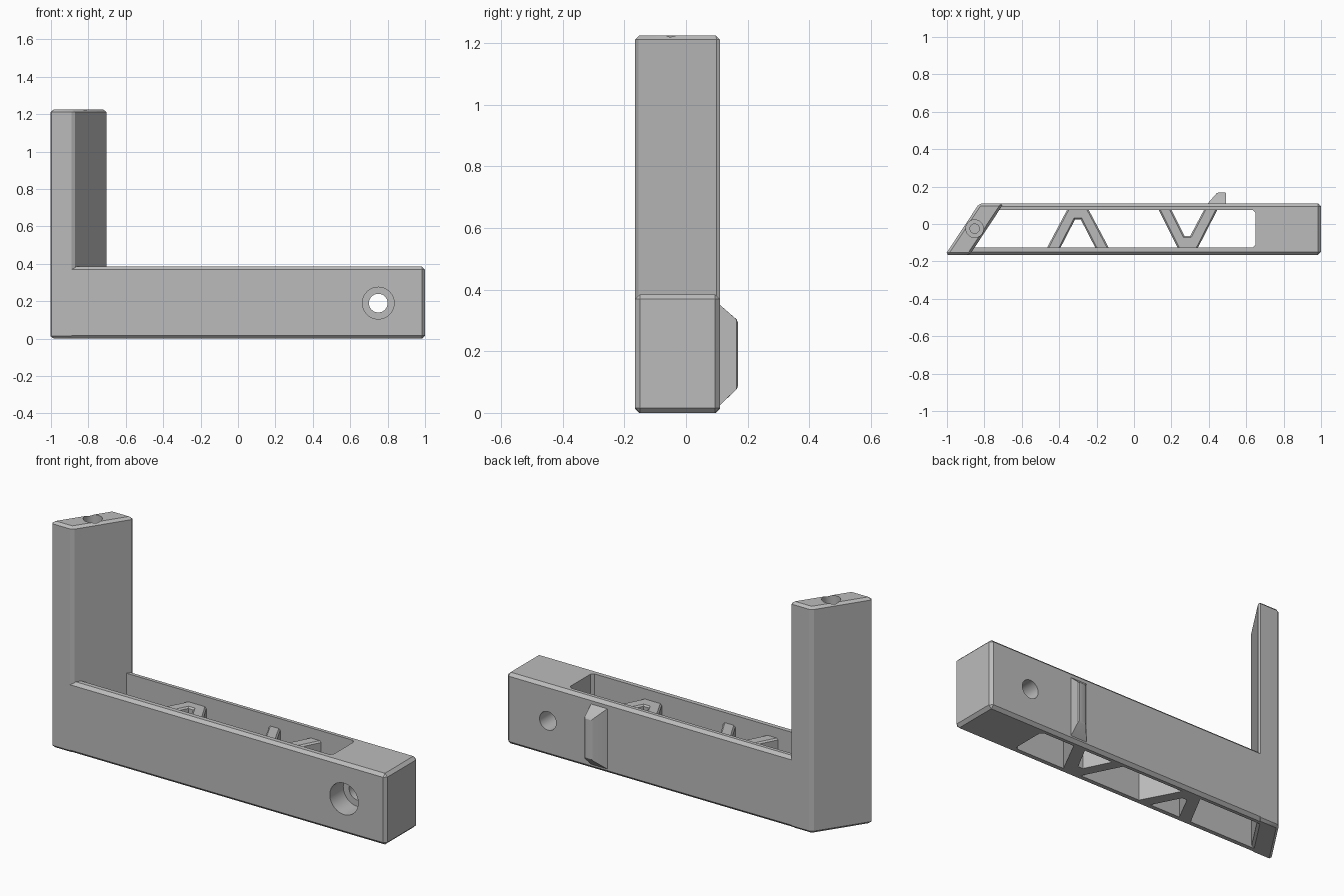
import bpy, bmesh, math
from mathutils import Matrix, Vector

if "Cube" in bpy.data.objects:
    bpy.data.objects.remove(bpy.data.objects["Cube"])

grey = bpy.data.materials.new("matte grey")
grey.diffuse_color = (0.5, 0.5, 0.5, 1)
grey.use_nodes = True
grey.node_tree.nodes["Principled BSDF"].inputs["Base Color"].default_value = grey.diffuse_color

FRONT, BACK, SLOPE = -0.165, 0.11, 0.66     # side planes and plan slant of the post


def finish(name, bm):
    bmesh.ops.recalc_face_normals(bm, faces=bm.faces)
    mesh = bpy.data.meshes.new(name)
    bm.to_mesh(mesh)
    bm.free()
    mesh.materials.append(grey)
    ob = bpy.data.objects.new(name, mesh)
    bpy.context.collection.objects.link(ob)
    return ob


def prism(name, outline, lo, hi, chamfer=0, test=lambda e: True, matrix=None):
    """Extrude a plan outline from lo to hi, chamfer chosen edges, then place it."""
    bm = bmesh.new()
    base = bm.faces.new([bm.verts.new((x, y, lo)) for x, y in outline])
    top = bmesh.ops.extrude_face_region(bm, geom=[base])["geom"]
    verts = [v for v in top if isinstance(v, bmesh.types.BMVert)]
    bmesh.ops.translate(bm, verts=verts, vec=(0, 0, hi - lo))
    if chamfer:
        bmesh.ops.bevel(bm, geom=[e for e in bm.edges if test(e)], offset=chamfer,
                        segments=1, profile=0.5, affect='EDGES')
    if matrix:
        bm.transform(matrix)
    return finish(name, bm)


def cylinder(name, radius, start, end, sides=48):
    start, end = Vector(start), Vector(end)
    axis = end - start
    bm = bmesh.new()
    place = Matrix.Translation((start + end) / 2) @ axis.to_track_quat('Z', 'Y').to_matrix().to_4x4()
    bmesh.ops.create_cone(bm, cap_ends=True, segments=sides, radius1=radius,
                          radius2=radius, depth=axis.length, matrix=place)
    return finish(name, bm)


def combine(target, other, operation):
    mod = target.modifiers.new("shape", 'BOOLEAN')
    mod.operation, mod.solver, mod.object = operation, 'EXACT', other
    bpy.context.view_layer.objects.active = target
    bpy.ops.object.modifier_apply(modifier=mod.name)
    bpy.data.objects.remove(other, do_unlink=True)


def slant(x, y):
    return (x + SLOPE * (y - FRONT), y)


# Long bar with a slanted left end, hollowed by an open channel
body = prism("arm_body", [slant(-0.94, FRONT), (1, FRONT), (1, BACK), slant(-0.94, BACK)],
             0, 0.385, 0.016)
combine(body, prism("channel", [slant(-0.93, -0.125), (0.65, -0.125), (0.65, 0.075),
                                slant(-0.93, 0.075)], -0.1, 0.5, 0.015,
                    lambda e: abs(e.verts[0].co.z - e.verts[1].co.z) > 0.1), 'DIFFERENCE')

# Angled ribs inside the channel
def top_edge(e):
    return all(v.co.z > 0.3 for v in e.verts)

rib_a = [(-0.472, -0.14), (-0.35, 0.09), (-0.25, 0.09), (-0.128, -0.14),
         (-0.20, -0.14), (-0.285, 0.025), (-0.315, 0.025), (-0.40, -0.14)]
rib_b = [(0.125, 0.09), (0.24, -0.14), (0.335, -0.14), (0.453, 0.09),
         (0.382, 0.09), (0.30, -0.065), (0.27, -0.065), (0.193, 0.09)]
for i, outline in enumerate((rib_a, rib_b)):
    combine(body, prism("rib_%d" % i, outline, 0, 0.33, 0.008, top_edge), 'UNION')

# Upright post with a slanted parallelogram section
post = prism("post", [slant(-1.009, FRONT), slant(-0.878, FRONT),
                      slant(-0.878, BACK), slant(-1.009, BACK)], 0, 1.225, 0.013)
combine(body, post, 'UNION')

# Window with clipped corners, cut square through the slanted post
along = Vector((SLOPE, 1, 0)).normalized()
normal = Vector((along.y, -along.x, 0))
centre = Vector((*slant(-0.878, -0.065), 0.975))
frame = Matrix((along, (0, 0, 1), normal)).transposed().to_4x4()
frame.translation = centre
w, h, c = 0.115, 0.075, 0.025
octagon = [(-w + c, -h), (w - c, -h), (w, -h + c), (w, h - c),
           (w - c, h), (-w + c, h), (-w, h - c), (-w, -h + c)]
combine(body, prism("window", octagon, -0.25, 0.15, matrix=frame), 'DIFFERENCE')

# Stepped screw hole down the post, and a counterbored hole across the bar
px, py = -0.852, -0.025
combine(body, cylinder("post_bore", 0.047, (px, py, 1.13), (px, py, 1.3)), 'DIFFERENCE')
combine(body, cylinder("post_pilot", 0.025, (px, py, 0.75), (px, py, 1.2)), 'DIFFERENCE')
combine(body, cylinder("bar_bore", 0.085, (0.75, -0.3, 0.19), (0.75, -0.05, 0.19)), 'DIFFERENCE')
combine(body, cylinder("bar_hole", 0.05, (0.75, -0.3, 0.19), (0.75, 0.3, 0.19)), 'DIFFERENCE')

# Wedge-shaped catch on the back of the bar
bm = bmesh.new()
rings = [[(0.39, 0.105, 0.02), (0.492, 0.105, 0.02), (0.492, 0.105, 0.355), (0.39, 0.105, 0.355)],
         [(0.445, 0.168, 0.08), (0.492, 0.168, 0.08), (0.492, 0.168, 0.30), (0.445, 0.168, 0.30)]]
inner, outer = [[bm.verts.new(p) for p in ring] for ring in rings]
bm.faces.new(inner)
bm.faces.new(outer)
for i in range(4):
    j = (i + 1) % 4
    bm.faces.new((inner[i], inner[j], outer[j], outer[i]))
bmesh.ops.bevel(bm, geom=[e for e in bm.edges if all(v in outer for v in e.verts)],
                offset=0.005, segments=1, profile=0.5, affect='EDGES')
combine(body, finish("catch", bm), 'UNION')

# Smooth bores, crisp edges elsewhere
bpy.ops.object.select_all(action='DESELECT')
body.select_set(True)
bpy.context.view_layer.objects.active = body
bpy.ops.object.shade_smooth_by_angle(angle=math.radians(25))
